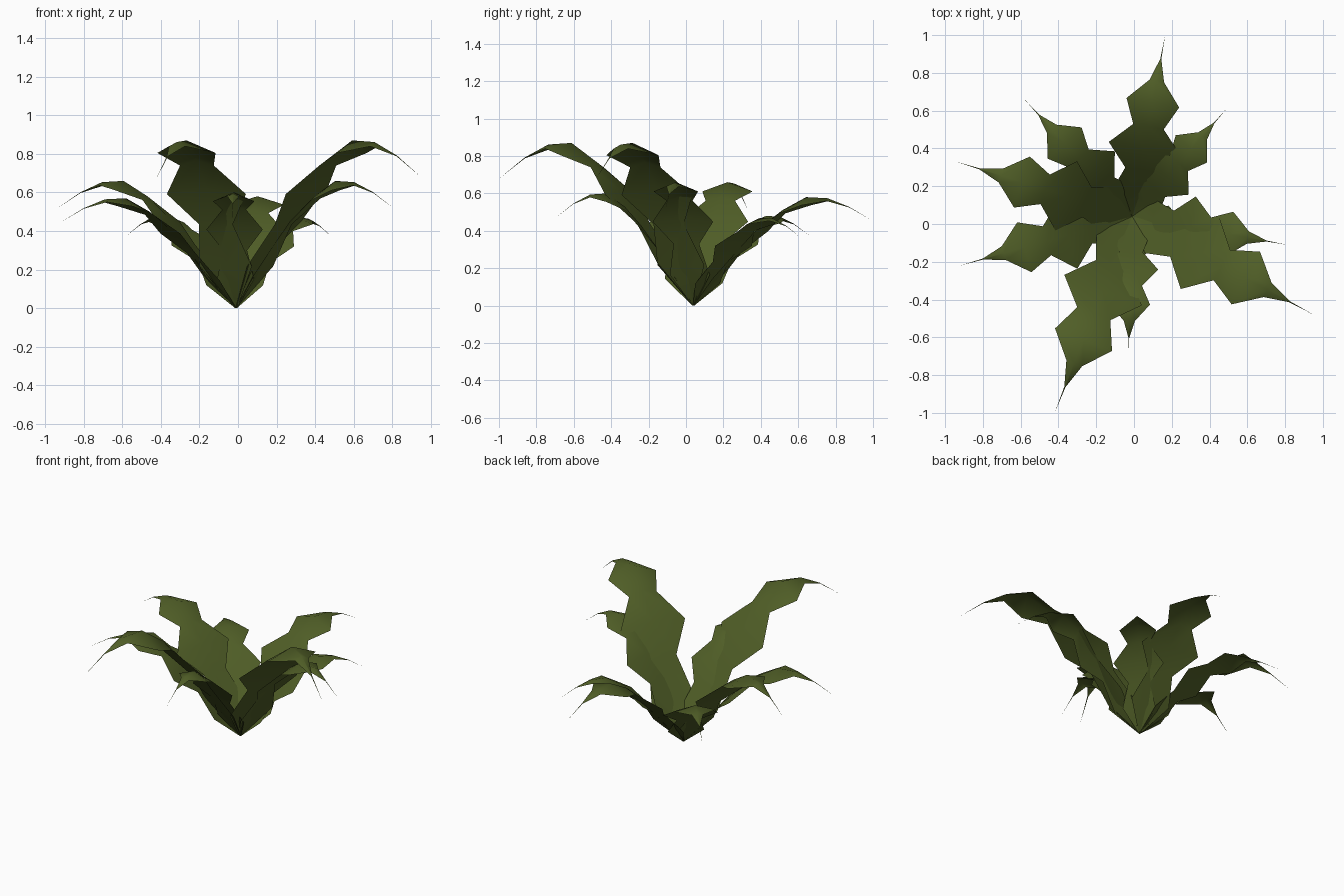
import bpy, bmesh, math
from mathutils import Vector

if "Cube" in bpy.data.objects:
    bpy.data.objects.remove(bpy.data.objects["Cube"])

green = bpy.data.materials.new("olive green")
green.diffuse_color = (0.08, 0.112, 0.02, 1)
green.use_nodes = True
green.node_tree.nodes["Principled BSDF"].inputs["Base Color"].default_value = green.diffuse_color

BASE = Vector((-0.01, 0.04))

# leaf rows: distance along leaf, half width (both / length),
# midrib height, edge height (both / peak height)
ROWS = [
    (0.000, 0.006, 0.00, 0.00),
    (0.130, 0.130, 0.23, 0.25),
    (0.255, 0.084, 0.50, 0.50),
    (0.375, 0.197, 0.71, 0.68),
    (0.495, 0.084, 0.88, 0.85),
    (0.627, 0.145, 1.00, 0.925),
    (0.747, 0.040, 0.99, 0.965),
    (0.868, 0.003, 0.91, 0.905),
    (1.000, 0.000, 0.78, 0.78),
]

# tip x, tip y, peak height
LEAVES = [
    (0.165, 1.00, 0.58), (0.49, 0.61, 0.47), (0.81, -0.11, 0.66),
    (0.95, -0.48, 0.87), (-0.03, -0.70, 0.60), (-0.42, -1.00, 0.87),
    (-0.92, -0.22, 0.57), (-0.94, 0.33, 0.66), (-0.58, 0.66, 0.48),
]


def make_leaf(name, x, y, peak):
    """Jagged arching leaf with a midrib, ending in a thin point."""
    reach = Vector((x, y)) - BASE
    side = Vector((-reach.y, reach.x))
    bm = bmesh.new()
    rows = []
    for t, w, zc, ze in ROWS:
        mid = BASE + reach * t
        if w == 0:
            rows.append([bm.verts.new((mid.x, mid.y, zc * peak))] * 3)
            continue
        row = []
        for s, z in ((-1, ze), (0, zc), (1, ze)):
            p = mid + side * (w * s)
            row.append(bm.verts.new((p.x, p.y, z * peak)))
        rows.append(row)
    for a, b in zip(rows, rows[1:]):
        for i in (0, 1):
            loop = [a[i], b[i], b[i + 1], a[i + 1]]
            face = bm.faces.new(list(dict.fromkeys(loop)))
            face.smooth = True
            face.normal_update()
            if face.normal.z < 0:
                face.normal_flip()
    mesh = bpy.data.meshes.new(name)
    bm.to_mesh(mesh)
    bm.free()
    mesh.materials.append(green)
    bpy.context.collection.objects.link(bpy.data.objects.new(name, mesh))


for n, leaf in enumerate(LEAVES, 1):
    make_leaf(f"leaf_{n}", *leaf)
